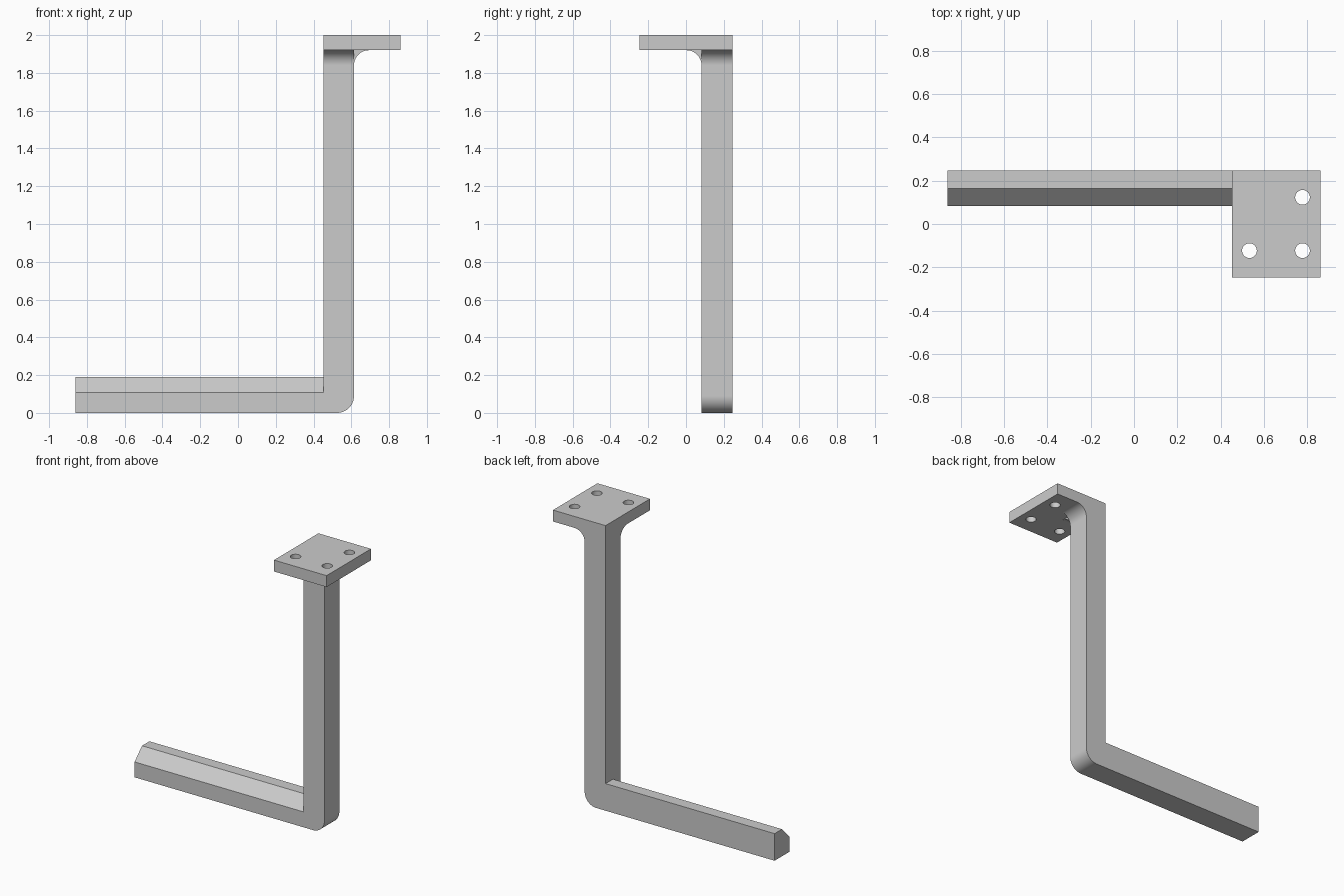
import bpy, bmesh
from math import sin, cos, pi, radians

cube = bpy.data.objects.get("Cube")
if cube:
    bpy.data.objects.remove(cube, do_unlink=True)

grey = bpy.data.materials.new("plain grey")
grey.use_nodes = True
COLOUR = (0.6, 0.6, 0.6, 1)
grey.diffuse_color = COLOUR
grey.node_tree.nodes["Principled BSDF"].inputs["Base Color"].default_value = COLOUR

# Main dimensions
LEFT, INNER, OUTER, RIGHT = -0.86, 0.452, 0.614, 0.86
FRONT, BAR_FRONT, BACK = -0.246, 0.082, 0.246
ARM_TOP, PLATE_BASE, TOP = 0.19, 1.92, 2.0
FILLET, BEND = 0.08, 0.09


def arc(cx, cz, r, start, end, steps=16):
    """Points on an arc, angles in degrees."""
    angles = [radians(start + (end - start) * i / steps) for i in range(steps + 1)]
    return [(cx + r * cos(a), cz + r * sin(a)) for a in angles]


def extrude(name, profile, axis, lo, hi):
    """Extrude a closed 2D profile along the given axis."""
    def place(p, t):
        return {"x": (t, p[0], p[1]), "y": (p[0], t, p[1]), "z": (p[0], p[1], t)}[axis]
    bm = bmesh.new()
    face = bm.faces.new([bm.verts.new(place(p, lo)) for p in profile])
    moved = bmesh.ops.extrude_face_region(bm, geom=[face])["geom"]
    for v in moved:
        if isinstance(v, bmesh.types.BMVert):
            v.co["xyz".index(axis)] = hi
    bmesh.ops.recalc_face_normals(bm, faces=bm.faces)
    mesh = bpy.data.meshes.new(name)
    bm.to_mesh(mesh)
    bm.free()
    mesh.materials.append(grey)
    obj = bpy.data.objects.new(name, mesh)
    bpy.context.collection.objects.link(obj)
    return obj


def combine(target, tool, operation):
    """Apply a boolean and remove the tool."""
    mod = target.modifiers.new("combine", "BOOLEAN")
    mod.operation, mod.solver, mod.object = operation, "EXACT", tool
    bpy.ops.object.select_all(action="DESELECT")
    bpy.context.view_layer.objects.active = target
    target.select_set(True)
    bpy.ops.object.modifier_apply(modifier=mod.name)
    bpy.data.objects.remove(tool, do_unlink=True)


# Arm, post and plate as one outline, with rounded bend and side fillet
outline = [(LEFT, 0)]
outline += arc(OUTER - BEND, BEND, BEND, -90, 0)
outline += arc(OUTER + FILLET, PLATE_BASE - FILLET, FILLET, 180, 90)
outline += [(RIGHT, PLATE_BASE), (RIGHT, TOP), (INNER, TOP), (INNER, ARM_TOP), (LEFT, ARM_TOP)]
bracket = extrude("bracket", outline, "y", BAR_FRONT, BACK)

# Front half of the plate, with the front fillet under it
plate = extrude("plate", [(INNER, FRONT), (RIGHT, FRONT), (RIGHT, BACK), (INNER, BACK)],
                "z", PLATE_BASE, TOP)
combine(bracket, plate, "UNION")
mid = (BAR_FRONT + BACK) / 2
gusset = [(mid, PLATE_BASE - FILLET)]
gusset += arc(BAR_FRONT - FILLET, PLATE_BASE - FILLET, FILLET, 0, 90)
gusset += [(BAR_FRONT - FILLET, PLATE_BASE + 0.04), (mid, PLATE_BASE + 0.04)]
combine(bracket, extrude("front_fillet", gusset, "x", INNER, OUTER), "UNION")

# Chamfer along the front top edge of the arm
c = 0.082
wedge = [(BAR_FRONT - c, ARM_TOP - 2 * c), (BAR_FRONT + 2 * c, ARM_TOP + c), (BAR_FRONT - c, ARM_TOP + c)]
combine(bracket, extrude("chamfer_cutter", wedge, "x", LEFT - 0.1, INNER), "DIFFERENCE")

# Three screw holes
for x, y in [(0.533, -0.123), (0.778, -0.123), (0.778, 0.123)]:
    circle = arc(x, y, 0.034, 0, 360, 32)[:-1]
    combine(bracket, extrude("hole_cutter", circle, "z", PLATE_BASE - 0.1, TOP + 0.1), "DIFFERENCE")

# Smooth curves, flat faces kept flat
bpy.ops.object.shade_smooth_by_angle(angle=radians(30))
weighted = bracket.modifiers.new("flat_face_normals", "WEIGHTED_NORMAL")
weighted.keep_sharp = True
